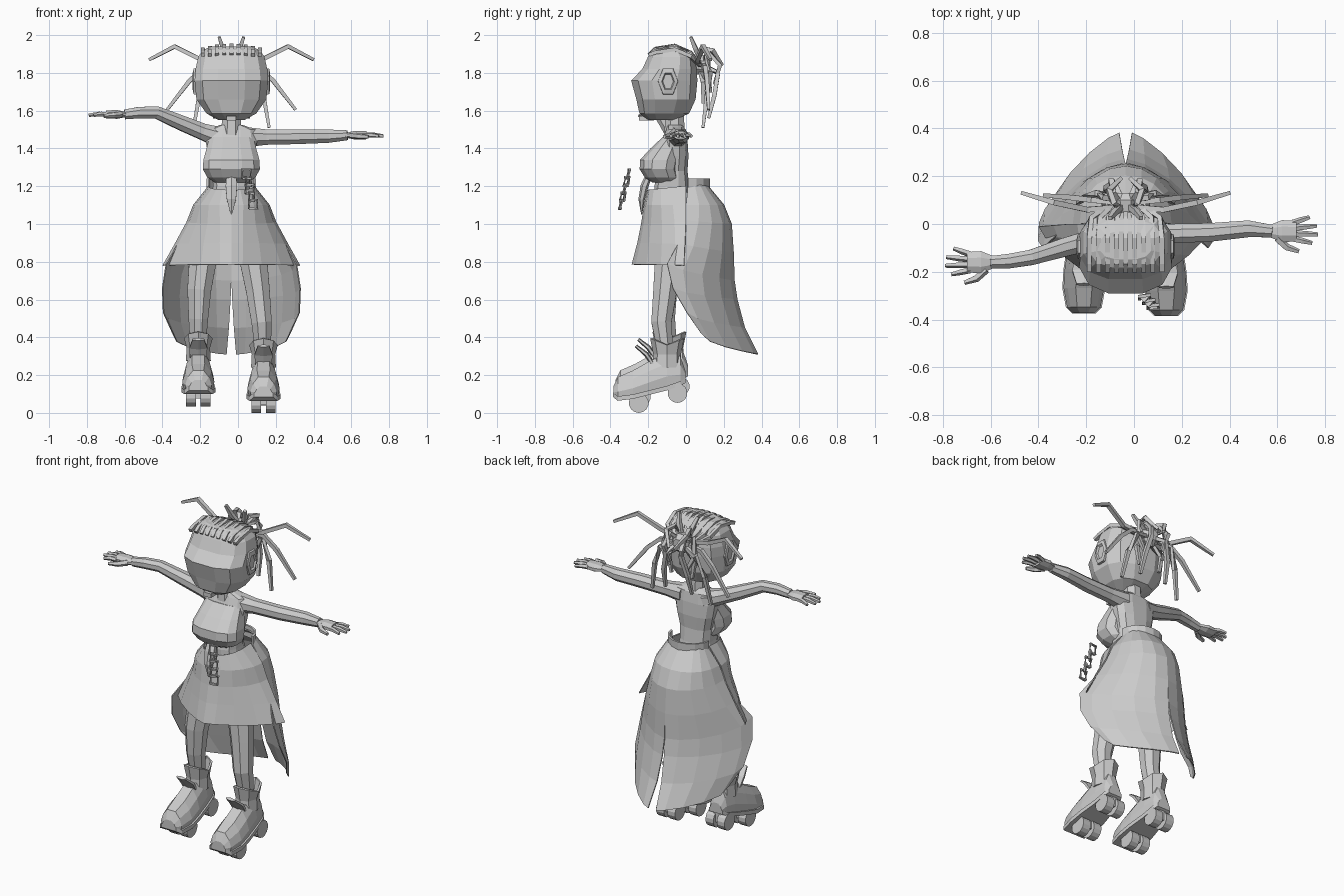
import bpy, bmesh
from math import sin, cos, pi, radians
from mathutils import Vector

cube = bpy.data.objects.get("Cube")
if cube:
    bpy.data.objects.remove(cube)

grey = bpy.data.materials.new("plain grey")
grey.use_nodes = True
grey.diffuse_color = (0.6, 0.6, 0.6, 1)
grey.node_tree.nodes["Principled BSDF"].inputs["Base Color"].default_value = (0.6, 0.6, 0.6, 1)
MID = -0.035  # body centre line


def finish(name, bm, x=0.0):
    bmesh.ops.recalc_face_normals(bm, faces=bm.faces)
    me = bpy.data.meshes.new(name)
    bm.to_mesh(me)
    bm.free()
    me.materials.append(grey)
    ob = bpy.data.objects.new(name, me)
    ob.location.x = x
    bpy.context.collection.objects.link(ob)
    return ob


def skin(name, rings, x=0.0, closed=True, caps=True):
    """Join equal-length rings of points with quads."""
    bm = bmesh.new()
    vs = [[bm.verts.new(p) for p in r] for r in rings]
    n = len(rings[0])
    for a, b in zip(vs, vs[1:]):
        for i in range(n if closed else n - 1):
            j = (i + 1) % n
            bm.faces.new((a[i], a[j], b[j], b[i]))
    if caps:
        bm.faces.new(vs[0])
        bm.faces.new(vs[-1])
    return finish(name, bm, x)


def power(v, p):
    return abs(v) ** p * (1 if v > 0 else -1)


def slab(z, hw, yf, yb, n=12, p=0.75):
    """Horizontal rounded ring given by half width, front and back."""
    c, r = (yf + yb) / 2, (yb - yf) / 2
    ts = [2 * pi * (i + 0.5) / n for i in range(n)]
    return [(hw * power(cos(t), p), c + r * power(sin(t), p), z) for t in ts]


def tube(name, pts, radii, n=4, x=0.0, flat=1.0):
    pts = [Vector(p) for p in pts]
    if not isinstance(radii, (list, tuple)):
        radii = [radii] * len(pts)
    rings = []
    for i, p in enumerate(pts):
        d = (pts[min(i + 1, len(pts) - 1)] - pts[max(i - 1, 0)]).normalized()
        ref = Vector((0, 0, 1)) if abs(d.z) < 0.8 else Vector((0, 1, 0))
        u = d.cross(ref).normalized()
        v = u.cross(d)
        ts = [2 * pi * (k + 0.5) / n for k in range(n)]
        rings.append([p + radii[i] * (u * cos(t) + v * sin(t) * flat) for t in ts])
    return skin(name, rings, x)


def solidify(ob, t):
    m = ob.modifiers.new("thickness", "SOLIDIFY")
    m.thickness = t
    m.offset = 0


def box(name, loc, size):
    bm = bmesh.new()
    bmesh.ops.create_cube(bm, size=1)
    bmesh.ops.scale(bm, vec=size, verts=bm.verts)
    bmesh.ops.translate(bm, vec=loc, verts=bm.verts)
    return finish(name, bm)


# Head, neck and torso
skin("head", [slab(*r) for r in [
    (1.55, .07, -.2, -.06), (1.585, .135, -.25, .02), (1.66, .19, -.267, .055),
    (1.76, .2, -.295, .065), (1.82, .195, -.235, .06), (1.885, .18, -.205, .05),
    (1.92, .155, -.185, .02), (1.94, .11, -.15, -.03)]], MID)
box("lips", (MID, -.21, 1.56), (.05, .08, .025))
tube("neck", [(0, -.06, 1.47), (0, -.06, 1.6)], [.06, .05], 8, MID)
skin("torso", [slab(*r) for r in [
    (1.1, .12, -.17, .04), (1.2, .1, -.17, .02), (1.28, .105, -.15, .01),
    (1.36, .125, -.14, .015), (1.44, .14, -.13, .01), (1.5, .13, -.105, 0),
    (1.525, .06, -.1, -.02)]], MID)
skin("bust", [slab(*r) for r in [
    (1.22, .09, -.18, -.03), (1.245, .13, -.22, -.03), (1.29, .155, -.248, -.04),
    (1.34, .152, -.246, -.03), (1.4, .135, -.19, -.02), (1.46, .12, -.125, -.02)]], MID)
for s, side in ((1, "left"), (-1, "right")):
    ear = [[(s * x, -.095 + r * cos(t), 1.755 + 1.5 * r * sin(t))
            for t in [pi * k / 3 for k in range(6)]]
           for x, r in ((.17, .056), (.2, .052), (.205, .034), (.195, .028))]
    skin(side + "_ear", ear, MID)

# Arms as chains of x, y, z, radius
arms = {"left": (1, [(.04, -.045, 1.46, .058), (.15, -.04, 1.46, .044), (.32, -.035, 1.462, .042),
                     (.48, -.02, 1.465, .038), (.58, -.03, 1.47, .028)]),
        "right": (-1, [(-.1, -.05, 1.46, .058), (-.19, -.07, 1.49, .046), (-.3, -.1, 1.535, .042),
                       (-.43, -.14, 1.59, .035), (-.52, -.155, 1.59, .033), (-.6, -.16, 1.58, .028)])}
for side, (s, chain) in arms.items():
    tube(side + "_arm", [c[:3] for c in chain], [c[3] for c in chain], 8)
    wx, wy, wz, _ = chain[-1]
    tube(side + "_palm", [(wx - s * .01, wy, wz), (wx + s * .04, wy, wz),
                          (wx + s * .1, wy, wz)], [.028, .05, .046], 8, flat=.5)
    tips = [(.155, .058), (.185, .022), (.19, -.014), (.165, -.05)]
    for i, (dx, dy) in enumerate(tips):
        a = Vector((wx + s * .085, wy + .034 - .022 * i, wz))
        b = Vector((wx + s * dx, wy + dy, wz - .004))
        tube(f"{side}_finger_{i + 1}", [a, (a + b) / 2 + Vector((0, 0, .004)), b],
             [.014, .013, .009], 5)
    tube(side + "_thumb", [(wx + s * .02, wy - .03, wz), (wx + s * .06, wy - .068, wz - .005),
                           (wx + s * .11, wy - .085, wz - .008)], [.018, .016, .01], 5)

# Legs, one foot slightly raised
legs = {"left": (.135, 0, 0, [(.03, -.07, 1.1, .085), (.08, -.09, .82, .08), (.105, -.11, .65, .068),
                              (.125, -.13, .48, .058), (.132, -.11, .33, .045)]),
        "right": (-.21, .012, .035, [(-.1, -.07, 1.1, .085), (-.185, -.09, .82, .08),
                                     (-.205, -.11, .65, .068), (-.21, -.11, .5, .056),
                                     (-.212, -.09, .36, .045)])}
boot = [(-.385, .09, .14, .045), (-.36, .07, .19, .07), (-.28, .08, .225, .085),
        (-.2, .1, .27, .08), (-.1, .125, .32, .065), (-.03, .15, .3, .055), (-.002, .165, .22, .04)]
for side, (fx, fy, fz, chain) in legs.items():
    tube(side + "_leg", [c[:3] for c in chain], [c[3] for c in chain], 8)
    # Boot body and sole from cross-sections toe to heel
    body, sole = [], []
    for y, lo, hi, w in boot:
        half = [(.9, 0), (1, .35), (.8, .7), (.4, 1)]
        prof = half + [(-u, v) for u, v in reversed(half)]
        body.append([(fx + w * u, fy + y, fz + lo + (hi - lo) * v) for u, v in prof])
        q = w + .005
        sole.append([(fx + x, fy + y * 1.003, fz + z) for x, z in
                     ((-q, lo - .006), (q, lo - .006), (q, lo + .018), (-q, lo + .018))])
    skin(side + "_boot", body)
    skin(side + "_boot_sole", sole)
    # Flared cuff that dips at the sides
    cuff = []
    for z, r, tilt in ((.24, .06, 0), (.31, .056, 0), (.36, .07, .035)):
        cuff.append([(fx + r * cos(t), fy - .1 + r * 1.2 * sin(t), fz + z + tilt * abs(sin(t)))
                     for t in [2 * pi * k / 8 for k in range(8)]])
    solidify(skin(side + "_boot_cuff", cuff, caps=False), .012)
    tube(side + "_boot_tongue", [(fx, fy - .17, fz + .25), (fx, fy - .21, fz + .31),
                                 (fx, fy - .265, fz + .355)], [.05, .055, .035], 6, flat=.25)
    # Trucks and wheels
    for end, y, z in (("front", -.25, .052), ("back", -.045, .105)):
        box(f"{side}_{end}_truck", (fx, fy + y, fz + z + .025), (.05, .06, .07))
        tube(f"{side}_{end}_axle", [(fx - .04, fy + y, fz + z), (fx + .04, fy + y, fz + z)], .012, 6)
        for s in (-1, 1):
            tube(f"{side}_{end}_wheel", [(fx + s * .012, fy + y, fz + z),
                                         (fx + s * .064, fy + y, fz + z)], .052, 14)


# Skirt: each row is half width, side height, middle depth, middle height, side depth, slit
def panel(name, rows):
    rings = []
    for i, (hw, zs, ym, zm, y0, gap) in enumerate(rows):
        p = .8 + .75 * i / (len(rows) - 1)
        ring = []
        for k in range(6):
            a = radians(90 * k / 5)
            c, s = max(cos(a), 0), sin(a)
            ring.append((gap + (hw - gap) * c ** p if k < 5 else gap,
                         y0 + (ym - y0) * s ** p, zs + (zm - zs) * s ** .8))
        rings.append(ring)
    ob = skin(name, rings, MID, closed=False, caps=False)
    ob.modifiers.new("mirror", "MIRROR")
    solidify(ob, .006)


panel("skirt_front", [(.12, 1.2, -.2, 1.18, 0, 0), (.2, 1.1, -.22, 1.1, 0, 0),
                      (.235, 1.01, -.235, 1.0, 0, 0), (.3, .89, -.255, .9, -.005, 0),
                      (.362, .78, -.285, .785, -.01, 0)])
panel("skirt_back", [(.12, 1.2, .1, 1.22, .01, 0), (.19, 1.1, .2, 1.1, 0, 0),
                     (.22, 1.02, .24, 1.0, -.01, 0), (.28, .9, .25, .85, -.04, 0),
                     (.345, .79, .255, .7, -.1, .001), (.365, .66, .27, .6, -.07, .005),
                     (.36, .53, .31, .45, .005, .014), (.31, .42, .38, .31, .08, .026)])
# Waistband round the back only
band = [[(.125 * cos(t), .01 + .11 * sin(t), z) for t in [pi * k / 8 for k in range(9)]]
        for z in (1.17, 1.24)]
solidify(skin("waistband", band, MID, closed=False, caps=False), .012)

# Belt pendant and floating chain
tube("pendant", [(0, -.2, 1.25), (0, -.22, 1.2), (0, -.235, 1.13), (0, -.235, 1.05)],
     [.03, .035, .028, .004], 6, MID, flat=.6)
for i in range(5):
    f = i / 4
    c = Vector((.045 + .035 * f, -.305 - .04 * f, 1.265 - .16 * f))
    w = (.022, .003) if i % 2 == 0 else (.012, .01)
    link = [c + Vector((w[0] * cx, w[1] * cx - .005 * -cz, .024 * cz))
            for cx, cz in ((-1, -1), (1, -1), (1, 1), (-1, 1), (-1, -1))]
    tube(f"chain_link_{i + 1}", link, .009)

# Cornrows over the crown, gathered at the back
for i in range(9):
    x = -.152 + .038 * i
    d = .02 * (x / .15) ** 2
    tube(f"cornrow_{i + 1}", [(x, -.197, 1.895), (x, -.165, 1.928 - d), (x, -.06, 1.945 - d),
                              (x * .95, .025, 1.908 - d), (x * .5, .075, 1.84)], .014, 4, MID)

# Loose braids, mirrored pairs about the centre line
tube("hair_knot", [(0, .05, 1.84), (0, .1, 1.84), (0, .13, 1.84)], [.05, .06, .035], 8, MID)
braids = [[(.04, .07, 1.85), (.16, .06, 1.87), (.3, .09, 1.94), (.435, .13, 1.87)],
          [(.03, .09, 1.84), (.14, .1, 1.83), (.22, .11, 1.76), (.34, .12, 1.605)],
          [(.03, .1, 1.83), (.12, .13, 1.8), (.17, .11, 1.68), (.2, .09, 1.51)],
          [(.02, .11, 1.83), (.05, .17, 1.8), (.08, .15, 1.68), (.09, .12, 1.56)],
          [(.02, .08, 1.85), (.05, .13, 1.9), (.06, .18, 1.84), (.04, .15, 1.74)],
          [(.02, .06, 1.87), (.05, .09, 1.93), (.07, .14, 1.92), (.02, .19, 1.84)],
          [(.02, .1, 1.86), (.09, .11, 1.9), (.11, .12, 1.8), (.06, .13, 1.7)],
          [(.03, .08, 1.8), (.09, .09, 1.75), (.07, .09, 1.64)],
          [(.01, .08, 1.86), (.045, .05, 1.93), (.065, .025, 1.99)]]
for s, side in ((1, "left"), (-1, "right")):
    for i, pts in enumerate(braids):
        n = len(pts)
        tube(f"{side}_braid_{i + 1}", [(s * x, y, z) for x, y, z in pts],
             [.016] * (n - 1) + [.011], 4, MID)
